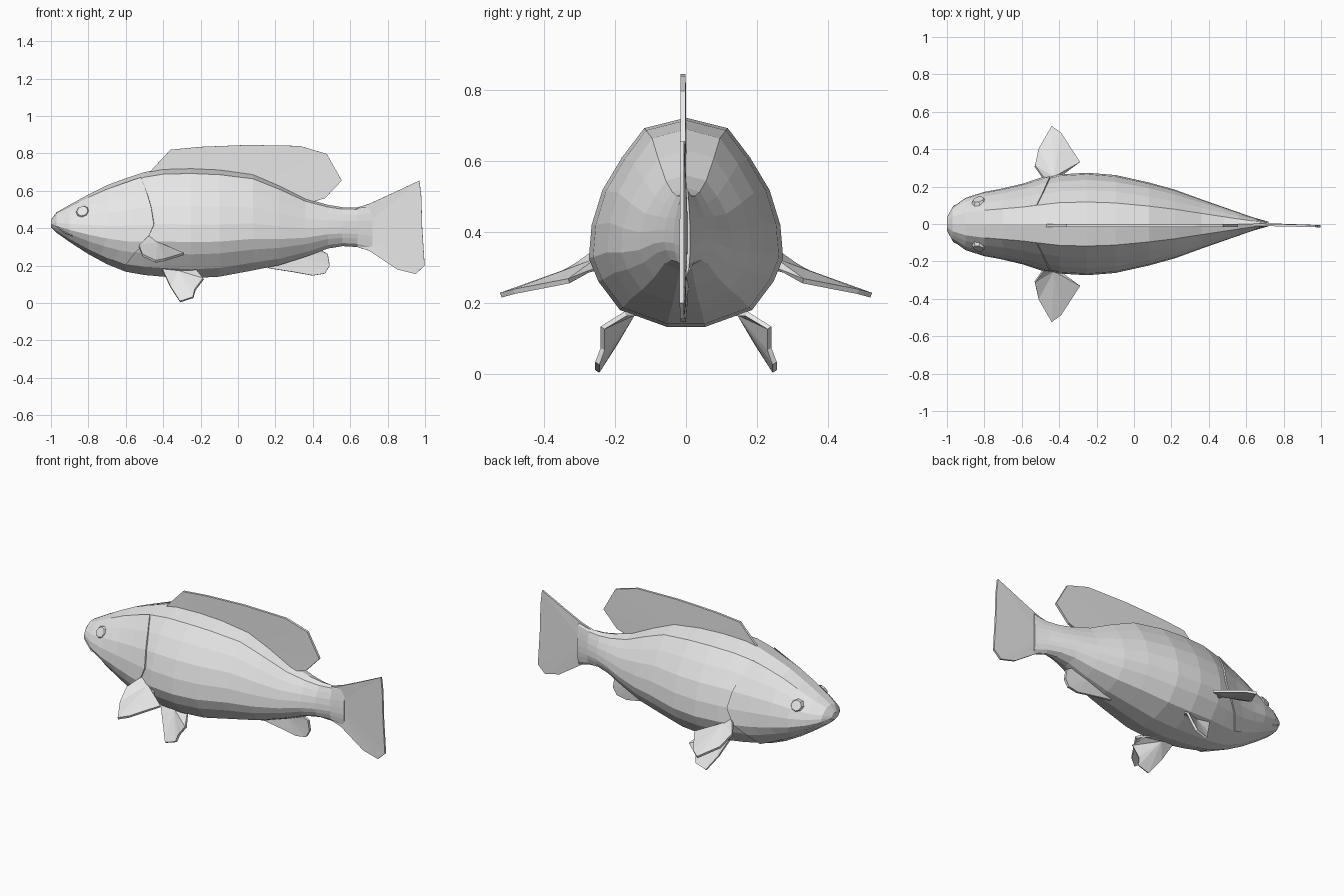
import bpy, bmesh, math

if "Cube" in bpy.data.objects:
    bpy.data.objects.remove(bpy.data.objects["Cube"])

mat = bpy.data.materials.new("pale_grey")
mat.diffuse_color = (0.8, 0.8, 0.8, 1)
mat.use_nodes = True
mat.node_tree.nodes["Principled BSDF"].inputs["Base Color"].default_value = mat.diffuse_color

# body stations: x, bottom z, top z, half width
STATIONS = [
    (-1.0, .405, .445, .035), (-.97, .375, .485, .09), (-.9, .325, .525, .14),
    (-.8, .26, .58, .172), (-.7, .205, .63, .19), (-.6, .165, .667, .21),
    (-.5, .147, .70, .238), (-.4, .138, .718, .265), (-.25, .13, .722, .274),
    (-.1, .138, .715, .262), (.08, .172, .69, .222), (.22, .20, .63, .183),
    (.36, .245, .56, .132), (.48, .29, .525, .09), (.56, .303, .512, .062),
    (.64, .298, .512, .035), (.72, .275, .53, .012)]
# half cross-section, top to bottom: width share, height share
SECTION = [(0, 1), (.43, .95), (.66, .81), (.86, .655), (.97, .49), (1, .33),
           (.9, .22), (.68, .085), (.2, .005)]


def surf(x, row, side=1, grow=1.0):
    """Point on the body at length x and section row."""
    x = max(STATIONS[0][0], min(STATIONS[-1][0], x))
    for a, b in zip(STATIONS, STATIONS[1:]):
        if x <= b[0]:
            break
    f = (x - a[0]) / (b[0] - a[0])
    lo, hi, w = (a[k] + (b[k] - a[k]) * f for k in (1, 2, 3))
    u, t = SECTION[row]
    mid = (lo + hi) / 2
    z = lo + (hi - lo) * t
    return (x, side * u * w * grow, mid + (z - mid) * (1 + (grow - 1) * .6))


def finish(bm, name, thick=0):
    if not thick:
        bmesh.ops.recalc_face_normals(bm, faces=bm.faces)
    me = bpy.data.meshes.new(name)
    bm.to_mesh(me)
    bm.free()
    me.materials.append(mat)
    ob = bpy.data.objects.new(name, me)
    bpy.context.collection.objects.link(ob)
    if thick:
        m = ob.modifiers.new("thickness", "SOLIDIFY")
        m.thickness, m.offset = thick, 0
    return ob


def bridge(bm, rings, closed):
    for a, b in zip(rings, rings[1:]):
        n = len(a)
        for i in range(n if closed else n - 1):
            j = (i + 1) % n
            bm.faces.new((a[i], a[j], b[j], b[i]))


# body loft
bm = bmesh.new()
rows = [(i, 1) for i in range(9)] + [(i, -1) for i in range(8, 0, -1)]
rings = [[bm.verts.new(surf(s[0], r, sd)) for r, sd in rows] for s in STATIONS]
bridge(bm, rings, True)
bm.faces.new(rings[0])
bm.faces.new(rings[-1])
finish(bm, "body")

# gill covers: raised cheek shells with a curved rear edge
EDGE = {1: -.52, 2: -.49, 3: -.465, 4: -.45, 5: -.49, 6: -.55, 7: -.60}
for side, label in ((1, "left"), (-1, "right")):
    bm = bmesh.new()
    rings = []
    for f, g in ((0, .985), (.33, 1.005), (.67, 1.02), (1, 1.04), (1.01, .96)):
        rings.append([bm.verts.new(surf(-.8 + (e + .8) * f, r, side, g))
                      for r, e in EDGE.items()])
    bridge(bm, rings, False)
    ob = finish(bm, label + "_gill_cover")
    # open shell: make sure it faces outwards
    if sum(p.normal.y * p.area for p in ob.data.polygons) * side < 0:
        ob.data.flip_normals()

    # eye: low faceted disc on the cheek
    bm = bmesh.new()
    bmesh.ops.create_cone(bm, cap_ends=True, segments=8, radius1=.042,
                          radius2=.03, depth=.02)
    ob = finish(bm, label + "_eye")
    p, q = surf(-.83, 2, side), surf(-.83, 3, side)
    ob.location = [(a + b) / 2 for a, b in zip(p, q)]
    ob.rotation_euler = (-side * math.radians(62), 0, -side * math.radians(-14))

# lip: slim ridge around the mouth
bm = bmesh.new()
half = [(-1.0, 4), (-.965, 5), (-.93, 6), (-.89, 6)]
path = [surf(x, r, -1) for x, r in reversed(half)] + [surf(x, r) for x, r in half]
rings = []
for x, y, z in path:
    rings.append([bm.verts.new((x + dx, y * s, z + dz)) for dx, s, dz in
                  ((0, 1.06, -.004), (.008, .85, .014), (.008, .85, -.016))])
bridge(bm, rings, True)
bm.faces.new(rings[0])
bm.faces.new(rings[-1])
finish(bm, "lip")


def fin(name, root, outline, thick):
    """Triangle fan from the root through the outline, then thickened."""
    bm = bmesh.new()
    c = bm.verts.new(root)
    vs = [bm.verts.new(p) for p in outline]
    for a, b in zip(vs, vs[1:]):
        bm.faces.new((c, a, b))
    return finish(bm, name, thick)


def flat(pts):
    return [(x, -.008, z) for x, z in pts]


# fins on the centre line
fin("dorsal_fin", (0, -.005, .6), flat([
    (-.48, .69), (-.45, .725), (-.36, .82), (-.2, .835), (.05, .845), (.33, .84),
    (.475, .797), (.555, .655), (.465, .56), (.38, .535), (.3, .54)]), .014)
fin("anal_fin", (.33, 0, .25), flat([
    (.14, .20), (.17, .185), (.3, .165), (.4, .147), (.465, .158), (.49, .2),
    (.48, .262), (.44, .285)]), .016)
fin("tail_fin", (.66, 0, .4), [(x, -.012 * (x - .5) * 2, z) for x, z in [
    (.62, .505), (.7, .53), (.8, .575), (.97, .655), (.98, .57), (.985, .4),
    (.998, .2), (.95, .155), (.85, .18), (.7, .28), (.62, .305)]], .012)

# paired fins
PECTORAL = [(-.48, .24, .355), (-.53, .31, .305), (-.51, .40, .255),
            (-.44, .522, .222), (-.39, .485, .232), (-.29, .33, .262),
            (-.38, .27, .29), (-.40, .24, .30)]
PELVIC = [(-.41, .155, .19), (-.36, .20, .085), (-.31, .25, .007),
          (-.24, .25, .03), (-.23, .235, .07), (-.185, .235, .13),
          (-.22, .17, .17), (-.25, .13, .17)]
for side, label in ((1, "left"), (-1, "right")):
    def mir(p):
        return (p[0], p[1] * side, p[2])
    fin(label + "_pectoral_fin", mir((-.43, .25, .32)), [mir(p) for p in PECTORAL], .014)
    fin(label + "_pelvic_fin", mir((-.32, .15, .17)), [mir(p) for p in PELVIC], .014)
